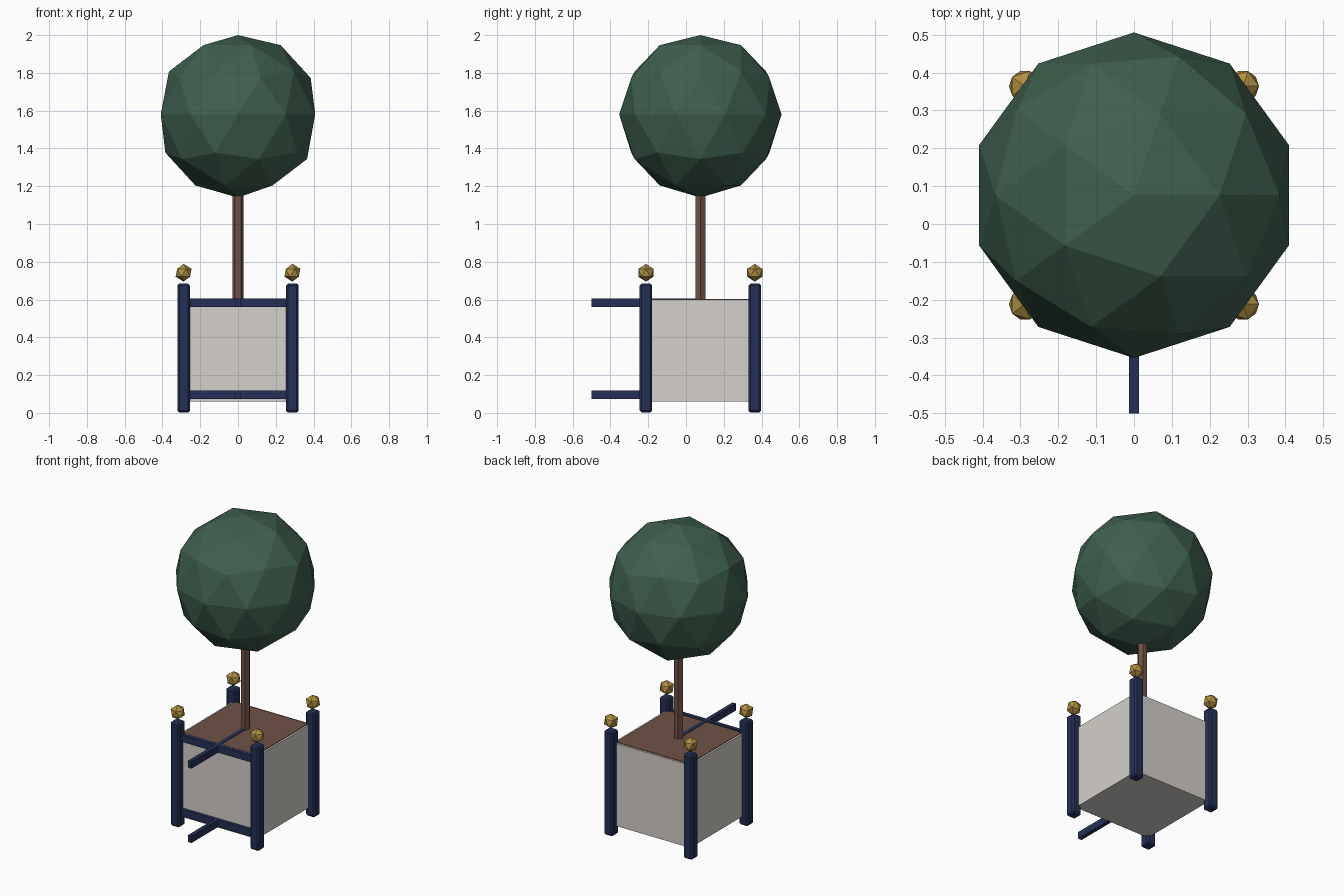
import bpy, bmesh, math
from mathutils import Matrix, Vector

if "Cube" in bpy.data.objects:
    bpy.data.objects.remove(bpy.data.objects["Cube"])

CY = 0.076      # planter centre in y
HP = 0.288      # half spacing of the posts


def mat(name, rgb):
    m = bpy.data.materials.new(name)
    m.diffuse_color = (*rgb, 1)
    m.use_nodes = True
    m.node_tree.nodes["Principled BSDF"].inputs["Base Color"].default_value = m.diffuse_color
    return m


NAVY = mat("navy paint", (0.018, 0.03, 0.095))
PANEL = mat("pale stone", (0.66, 0.63, 0.59))
BROWN = mat("brown", (0.16, 0.085, 0.058))
GREEN = mat("dark green", (0.048, 0.117, 0.076))
GOLD = mat("gold", (0.45, 0.28, 0.055))


def finish(name, bm, material):
    me = bpy.data.meshes.new(name)
    bm.to_mesh(me)
    bm.free()
    ob = bpy.data.objects.new(name, me)
    bpy.context.collection.objects.link(ob)
    me.materials.append(material)
    return ob


def box(name, centre, size, material, bevel=0):
    bm = bmesh.new()
    bmesh.ops.create_cube(bm, size=1)
    bmesh.ops.scale(bm, vec=size, verts=bm.verts)
    if bevel:
        bmesh.ops.bevel(bm, geom=bm.edges[:], offset=bevel, segments=1, affect='EDGES')
    bmesh.ops.translate(bm, vec=centre, verts=bm.verts)
    return finish(name, bm, material)


def ball(name, centre, radius, level, material, lift=0):
    bm = bmesh.new()
    bmesh.ops.create_icosphere(bm, subdivisions=level, radius=radius)
    for v in bm.verts:
        if -0.1 * radius < v.co.z < 0.95 * radius:
            v.co.z += lift
    bmesh.ops.translate(bm, vec=centre, verts=bm.verts)
    return finish(name, bm, material)


# planter box and soil
box("planter_box", (0, CY, 0.329), (0.56, 0.56, 0.54), PANEL)
box("soil", (0, CY, 0.592), (0.535, 0.535, 0.022), BROWN)

# corner posts with floating finials
for sx, side in ((-1, "left"), (1, "right")):
    for sy, end in ((-1, "front"), (1, "back")):
        x, y = sx * HP, CY + sy * HP
        box(f"{end}_{side}_post", (x, y, 0.343), (0.066, 0.066, 0.683), NAVY, 0.01)
        ball(f"{end}_{side}_finial", (x, y, 0.742), 0.047, 1, GOLD)

# crossed rails, upper and lower, centred on the front
for z, level in ((0.097, "lower"), (0.584, "upper")):
    box(f"{level}_front_rail", (0, CY - HP, z), (0.576, 0.026, 0.045), NAVY)
    box(f"{level}_cross_rail", (0, CY - HP, z), (0.026, 0.576, 0.045), NAVY)

# trunk
bm = bmesh.new()
bmesh.ops.create_cone(bm, cap_ends=True, segments=6, radius1=0.03, radius2=0.03, depth=0.62,
                      matrix=Matrix.Translation((0, CY, 0.9)))
xs = [v.co.x for v in bm.verts]
if max(xs) < 0.029:   # put corners on the x axis
    bmesh.ops.rotate(bm, cent=(0, CY, 0), matrix=Matrix.Rotation(math.pi / 6, 3, 'Z'), verts=bm.verts)
finish("trunk", bm, BROWN)

# ball of foliage
ball("foliage", (0, CY, 1.57), 0.43, 2, GREEN, 0.011)
